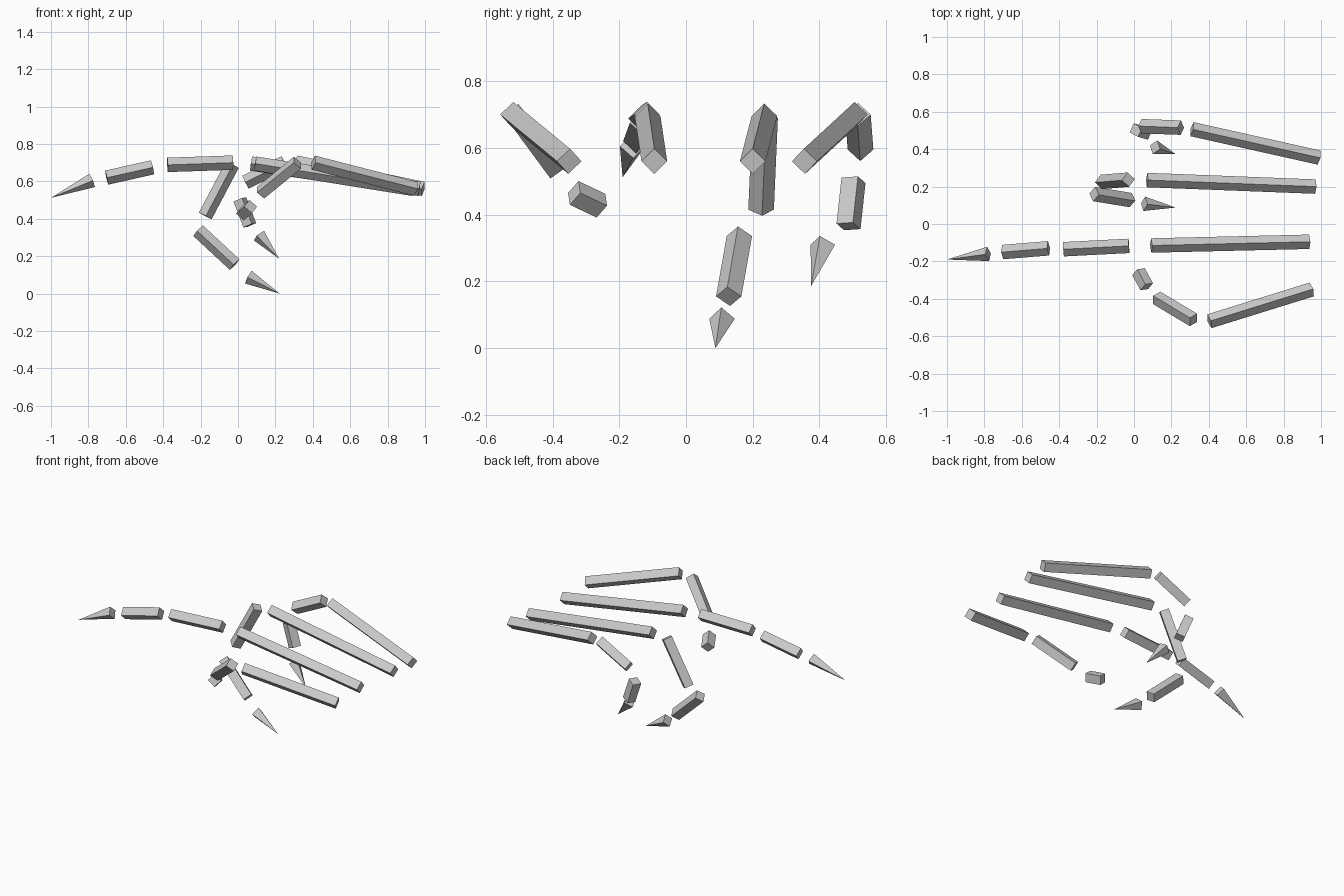
import bpy, bmesh
from math import cos, sin, pi, radians
from mathutils import Vector

if "Cube" in bpy.data.objects:
    bpy.data.objects.remove(bpy.data.objects["Cube"])

R = 0.0385


def bone(name, a, b, pointed=False, roll=0):
    """Four-sided bar from a to b, corner edges up and sideways; pointed gives a claw."""
    a, b = Vector(a), Vector(b)
    axis = (b - a).normalized()
    side = axis.cross(Vector((0, 0, 1))).normalized()
    up = side.cross(axis)
    ring = [R * (cos(t) * side + sin(t) * up)
            for t in (k * pi / 2 + radians(roll) for k in range(4))]
    bm = bmesh.new()
    base = [bm.verts.new(a + r) for r in ring]
    bm.faces.new(base[::-1])
    if pointed:
        tip = bm.verts.new(b)
        for i in range(4):
            bm.faces.new((base[i], base[(i + 1) % 4], tip))
    else:
        end = [bm.verts.new(b + r) for r in ring]
        bm.faces.new(end)
        for i in range(4):
            j = (i + 1) % 4
            bm.faces.new((base[i], base[j], end[j], end[i]))
    bmesh.ops.recalc_face_normals(bm, faces=bm.faces)
    me = bpy.data.meshes.new(name)
    bm.to_mesh(me)
    bm.free()
    bpy.context.collection.objects.link(bpy.data.objects.new(name, me))


# Long palm bones
bone("palm_bone_1", (0.99, 0.355, 0.56), (0.31, 0.507, 0.70))
bone("palm_bone_2", (0.97, 0.20, 0.56), (0.07, 0.235, 0.695))
bone("palm_bone_3", (0.937, -0.095, 0.56), (0.092, -0.115, 0.695))
bone("palm_bone_4", (0.95, -0.35, 0.56), (0.403, -0.52, 0.70))

# Back finger, curled down
bone("finger_1_near", (0.25, 0.515, 0.70), (0.04, 0.523, 0.595))
bone("finger_1_middle", (0.01, 0.502, 0.503), (0.063, 0.487, 0.365), roll=35)
bone("finger_1_tip", (0.112, 0.41, 0.31), (0.22, 0.375, 0.186), True)

# Second finger, hanging lowest
bone("finger_2_near", (-0.03, 0.237, 0.69), (-0.175, 0.225, 0.415))
bone("finger_2_middle", (-0.213, 0.16, 0.336), (-0.018, 0.128, 0.155))
bone("finger_2_tip", (0.055, 0.108, 0.088), (0.223, 0.088, 0.0), True)

# Third finger, stretched out
bone("finger_3_near", (-0.027, -0.117, 0.70), (-0.377, -0.135, 0.688))
bone("finger_3_middle", (-0.457, -0.13, 0.675), (-0.702, -0.15, 0.62))
bone("finger_3_tip", (-0.78, -0.16, 0.605), (-1.0, -0.19, 0.512), True)

# Front thumb, two short bones
bone("thumb_near", (0.318, -0.513, 0.70), (0.121, -0.395, 0.54))
bone("thumb_tip", (0.068, -0.335, 0.465), (0.024, -0.255, 0.427))
